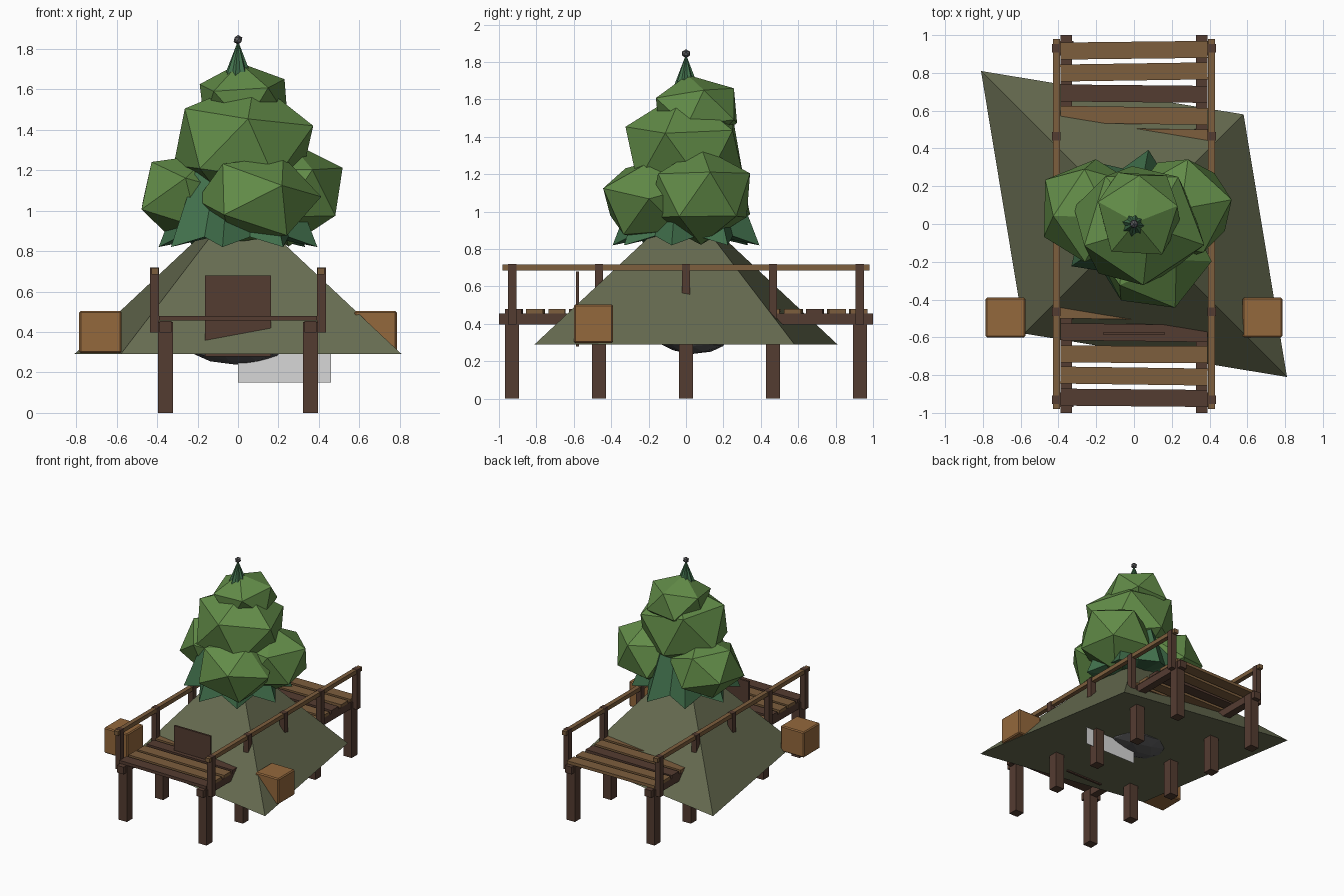
import bpy, bmesh, math, random
from mathutils import Matrix, Vector, Euler

if "Cube" in bpy.data.objects:
    bpy.data.objects.remove(bpy.data.objects["Cube"])

random.seed(4)


def material(name, r, g, b):
    m = bpy.data.materials.new(name)
    lin = [((c / 255 + 0.055) / 1.055) ** 2.4 for c in (r, g, b)]
    m.diffuse_color = (*lin, 1)
    m.use_nodes = True
    m.node_tree.nodes["Principled BSDF"].inputs["Base Color"].default_value = m.diffuse_color
    return m


DARK = material("dark wood", 84, 60, 49)
WOOD = material("brown wood", 125, 94, 61)
CRATE = material("crate wood", 148, 104, 60)
OLIVE = material("olive canvas", 103, 108, 81)
LEAF = material("leaf green", 98, 140, 72)
PINE = material("pine green", 65, 112, 76)
STONE = material("stone grey", 90, 90, 92)
PALE = material("pale grey", 215, 215, 215)


def finish(name, bm, mat):
    bmesh.ops.recalc_face_normals(bm, faces=bm.faces)
    me = bpy.data.meshes.new(name)
    bm.to_mesh(me)
    bm.free()
    me.materials.append(mat)
    ob = bpy.data.objects.new(name, me)
    bpy.context.collection.objects.link(ob)
    return ob


def box(name, center, size, mat, yaw=0, bevel=0):
    bm = bmesh.new()
    bmesh.ops.create_cube(bm, size=1, matrix=Matrix.Diagonal((*size, 1)))
    bmesh.ops.transform(bm, verts=bm.verts, matrix=Matrix.Translation(center) @ Matrix.Rotation(yaw, 4, 'Z'))
    ob = finish(name, bm, mat)
    if bevel:
        mod = ob.modifiers.new("bevel", 'BEVEL')
        mod.width, mod.segments = bevel, 1
    return ob


def blob(name, center, radii, mat, turn=(0, 0, 0), jitter=0.0, detail=1):
    bm = bmesh.new()
    bmesh.ops.create_icosphere(bm, subdivisions=detail, radius=1)
    rot = Euler([math.radians(a) for a in turn]).to_matrix()
    for v in bm.verts:
        p = rot @ v.co * (1 + random.uniform(-jitter, jitter))
        v.co = Vector(center) + Vector([p[i] * radii[i] for i in range(3)])
    return finish(name, bm, mat)


# Bridge frame: posts, beams, handrails
for side in (-1, 1):
    box("beam", (side * 0.358, 0, 0.426), (0.06, 2.0, 0.058), DARK)
    box("handrail", (side * 0.41, 0, 0.701), (0.036, 1.96, 0.033), WOOD)
    for i in range(-2, 3):
        y = i * 0.465
        box("leg", (side * 0.358, y, 0.225), (0.075, 0.075, 0.45), DARK)
        box("rail_post", (side * 0.412, y, 0.558), (0.045, 0.045, 0.323), DARK)

# Deck planks, a few of them dark
for i in range(-8, 9):
    mat = DARK if i in (-8, -5, 0, 6) else WOOD
    box("plank", (0, i * 0.115, 0.468), (0.78, 0.09, 0.024), mat, math.radians(random.uniform(-1, 1)))

# Skewed four-sided mound
bm = bmesh.new()
base = [bm.verts.new((x, y, 0.29)) for x, y in ((-0.81, 0.81), (-0.58, -0.58), (0.81, -0.81), (0.58, 0.58))]
apex = bm.verts.new((0, 0, 1.05))
bm.faces.new(base)
for i in range(4):
    bm.faces.new((base[i], base[(i + 1) % 4], apex))
finish("mound", bm, OLIVE)

# Door board, crates, hanging panel, stone under the mound
box("door_board", (0, -0.58, 0.48), (0.325, 0.016, 0.40), DARK)
for side in (-1, 1):
    box("crate", (side * 0.68, -0.495, 0.4), (0.21, 0.21, 0.207), CRATE, bevel=0.008)
box("hanging_panel", (0.23, 0, 0.23), (0.46, 0.002, 0.16), PALE)
blob("under_stone", (-0.01, 0.03, 0.33), (0.24, 0.2, 0.088), STONE, jitter=0.06, detail=2)

# Jagged pine cone rising through the foliage
bm = bmesh.new()
tip = bm.verts.new((0, 0, 1.84))
heart = bm.verts.new((0, 0, 0.9))
ring = []
for i in range(16):
    a = math.tau * i / 16 + 0.2
    r, z = (0.4, 0.82) if i % 2 else (0.3, 0.87)
    ring.append(bm.verts.new((r * math.cos(a), r * math.sin(a), z)))
for i in range(16):
    a, b = ring[i], ring[(i + 1) % 16]
    bm.faces.new((a, b, tip))
    bm.faces.new((b, a, heart))
finish("pine_cone_body", bm, PINE)
blob("tip_knob", (0, 0, 1.845), (0.024,) * 3, STONE)

# Faceted foliage clumps
blob("foliage_front", (0.10, -0.17, 1.06), (0.32, 0.29, 0.24), LEAF, (75, 5, 20), 0.05)
blob("foliage_right", (0.25, 0.08, 1.09), (0.29, 0.3, 0.26), LEAF, (0, 0, 10), 0.05)
blob("foliage_left", (-0.23, 0.08, 1.07), (0.29, 0.29, 0.24), LEAF, (20, 10, 40), 0.05)
blob("foliage_middle", (0.02, -0.01, 1.32), (0.37, 0.36, 0.32), LEAF, (8, 5, 55), 0.04)
blob("foliage_top", (0.03, 0.06, 1.54), (0.25, 0.26, 0.2), LEAF, (10, -8, 15), 0.04)
